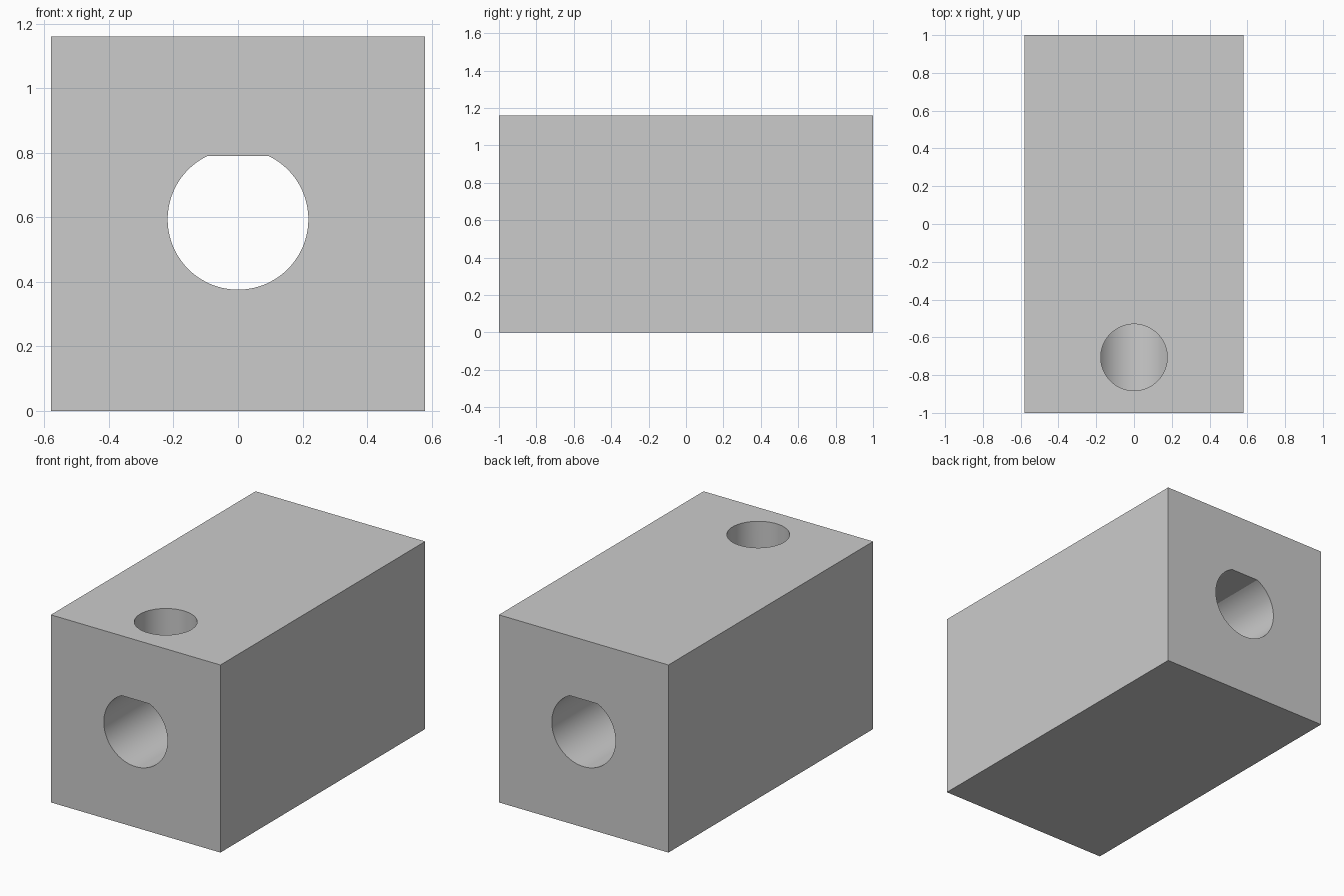
import bpy, bmesh
from math import sin, cos, asin, pi, radians
from mathutils import Vector

if "Cube" in bpy.data.objects:
    bpy.data.objects.remove(bpy.data.objects["Cube"])


def prism(name, outline, sweep):
    """Closed solid: an outline of 3D points swept along a vector."""
    bm = bmesh.new()
    face = bm.faces.new([bm.verts.new(p) for p in outline])
    swept = bmesh.ops.extrude_face_region(bm, geom=[face], use_keep_orig=True)
    verts = [g for g in swept["geom"] if isinstance(g, bmesh.types.BMVert)]
    bmesh.ops.translate(bm, verts=verts, vec=Vector(sweep))
    bmesh.ops.recalc_face_normals(bm, faces=bm.faces)
    mesh = bpy.data.meshes.new(name)
    bm.to_mesh(mesh)
    bm.free()
    obj = bpy.data.objects.new(name, mesh)
    bpy.context.collection.objects.link(obj)
    return obj


def arc(radius, start, end, steps):
    for i in range(steps + 1):
        a = start + (end - start) * i / steps
        yield radius * cos(a), radius * sin(a)


# Rectangular block
W, H, L = 0.58, 1.16, 1.0
block = prism("block", [(-W, -L, 0), (W, -L, 0), (W, -L, H), (-W, -L, H)], (0, 2 * L, 0))

# Long bore with a flat top, right through from front to back
R, BORE_Z, FLAT_Z = 0.218, 0.594, 0.79
a = asin((FLAT_Z - BORE_Z) / R)
bore = prism("bore_cutter",
             [(x, -1.2, BORE_Z + z) for x, z in arc(R, pi - a, 2 * pi + a, 90)],
             (0, 2.4, 0))

# Round hole from the top face down into the bore
r, HOLE_Y = 0.176, -0.706
hole = prism("top_hole_cutter",
             [(x, HOLE_Y + y, BORE_Z) for x, y in arc(r, 0, 2 * pi * 79 / 80, 79)],
             (0, 0, 0.8))

# Cut both openings and bake the result
bpy.context.view_layer.objects.active = block
block.select_set(True)
for cutter in (bore, hole):
    cut = block.modifiers.new(cutter.name, "BOOLEAN")
    cut.operation = "DIFFERENCE"
    cut.solver = "EXACT"
    cut.object = cutter
    bpy.ops.object.modifier_apply(modifier=cut.name)
    bpy.data.objects.remove(cutter)

# Smooth bore walls, crisp edges at the flat and the rims
bpy.ops.object.shade_smooth_by_angle(angle=radians(18))
